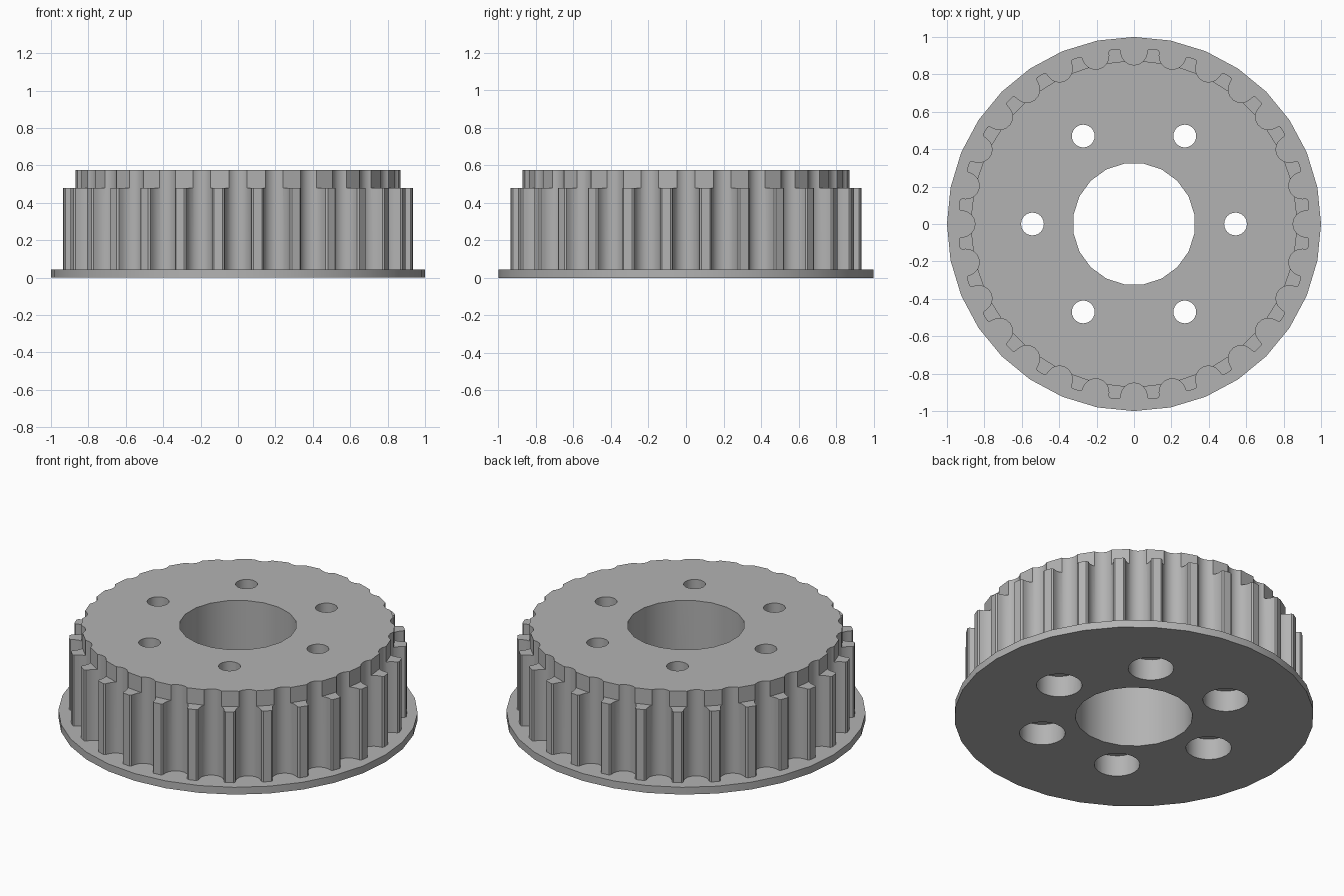
import bpy, bmesh, math
from math import sin, cos, pi, radians

if "Cube" in bpy.data.objects:
    bpy.data.objects.remove(bpy.data.objects["Cube"])

TEETH = 28
PITCH = 2 * pi / TEETH

steel = bpy.data.materials.new("steel grey")
steel.diffuse_color = (0.45, 0.45, 0.45, 1)
steel.use_nodes = True
steel.node_tree.nodes["Principled BSDF"].inputs["Base Color"].default_value = steel.diffuse_color


def prism(name, outline, z0, z1):
    """Closed solid made by extruding an outline from z0 to z1."""
    bm = bmesh.new()
    face = bm.faces.new([bm.verts.new((x, y, z0)) for x, y in outline])
    top = bmesh.ops.extrude_face_region(bm, geom=[face])["geom"]
    bmesh.ops.translate(bm, vec=(0, 0, z1 - z0),
                        verts=[v for v in top if isinstance(v, bmesh.types.BMVert)])
    bmesh.ops.recalc_face_normals(bm, faces=bm.faces)
    mesh = bpy.data.meshes.new(name)
    bm.to_mesh(mesh)
    bm.free()
    mesh.materials.append(steel)
    obj = bpy.data.objects.new(name, mesh)
    bpy.context.collection.objects.link(obj)
    return obj


def circle(r, n, cx=0, cy=0, turn=0):
    return [(cx + r * cos(turn + 2 * pi * i / n), cy + r * sin(turn + 2 * pi * i / n))
            for i in range(n)]


def combine(obj, tool, operation):
    mod = obj.modifiers.new("combine", "BOOLEAN")
    mod.operation = operation
    mod.solver = "EXACT"
    mod.object = tool
    bpy.context.view_layer.objects.active = obj
    bpy.ops.object.modifier_apply(modifier=mod.name)
    bpy.data.objects.remove(tool)


def tooth_outline():
    """Round grooves alternating with narrow, softly cornered teeth."""
    arc = [(0.92 - 0.07 * cos(radians(p)), 0.07 * sin(radians(p)))
           for p in range(-80, 81, 20)]
    polar = [(math.hypot(u, v), math.atan2(v, u)) for u, v in arc]
    polar = [(0.94, -0.088), (0.932, -0.078)] + polar + [(0.932, 0.078), (0.94, 0.088)]
    return [(r * cos(a + k * PITCH), r * sin(a + k * PITCH))
            for k in range(TEETH) for r, a in polar]


# Toothed drum, starting inside the flange
pulley = prism("toothed_pulley", tooth_outline(), 0.02, 0.575)

# Cut the teeth back above the belt track
step = prism("step_cutter", circle(1.2, 28), 0.48, 0.7)
core = prism("core_cutter", circle(0.87 / cos(PITCH / 2), TEETH), 0.4, 0.8)
combine(step, core, "DIFFERENCE")
combine(pulley, step, "DIFFERENCE")

# Bottom flange
combine(pulley, prism("flange", circle(1.0, 32), 0, 0.045), "UNION")

# Centre bore
combine(pulley, prism("bore_cutter", circle(0.327, 20, turn=pi / 20), -0.1, 0.8), "DIFFERENCE")

# Six bolt holes, counterbored from below
for i in range(6):
    x, y = 0.543 * cos(i * pi / 3), 0.543 * sin(i * pi / 3)
    combine(pulley, prism("bolt_cutter", circle(0.061, 24, x, y), -0.1, 0.8), "DIFFERENCE")
    combine(pulley, prism("counterbore_cutter", circle(0.127, 24, x, y), -0.1, 0.13), "DIFFERENCE")

# Smooth round walls, crisp edges
bpy.ops.object.select_all(action="DESELECT")
pulley.select_set(True)
bpy.context.view_layer.objects.active = pulley
bpy.ops.object.shade_smooth_by_angle(angle=radians(30))
